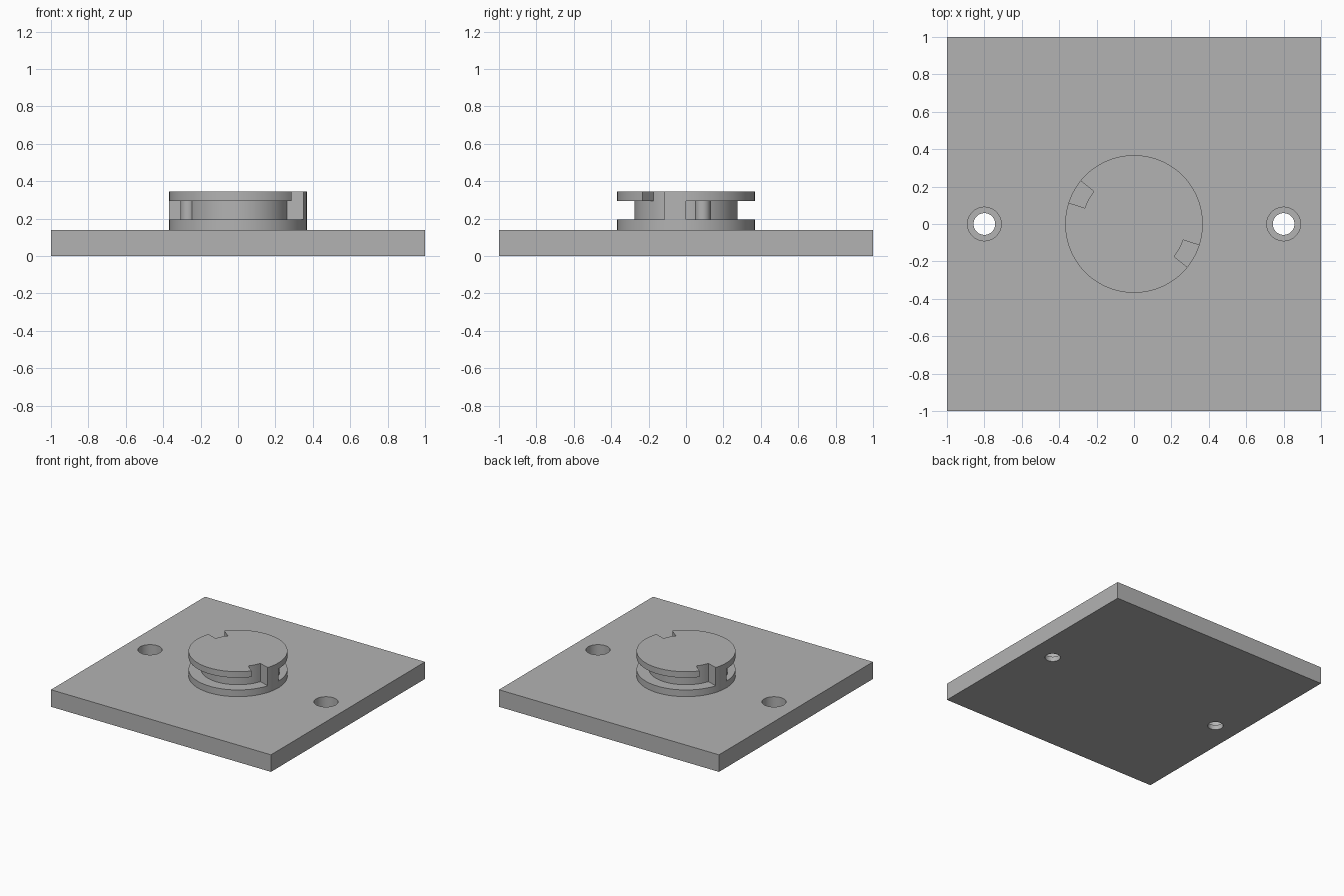
import bpy, bmesh, math
from math import radians, cos, sin

if "Cube" in bpy.data.objects:
    bpy.data.objects.remove(bpy.data.objects["Cube"])

grey = bpy.data.materials.new("plain_grey")
grey.diffuse_color = (0.45, 0.45, 0.45, 1)
grey.use_nodes = True
grey.node_tree.nodes["Principled BSDF"].inputs["Base Color"].default_value = grey.diffuse_color

PLATE_TOP, LOWER_TOP, GROOVE_TOP, HUB_TOP = 0.14, 0.195, 0.295, 0.345
R_OUT, R_CORE = 0.368, 0.276


def prism(name, outline, z0, z1):
    """Extrude a closed outline from z0 to z1."""
    bm = bmesh.new()
    face = bm.faces.new([bm.verts.new((x, y, z0)) for x, y in outline])
    top = bmesh.ops.extrude_face_region(bm, geom=[face])["geom"]
    bmesh.ops.translate(bm, vec=(0, 0, z1 - z0),
                        verts=[v for v in top if isinstance(v, bmesh.types.BMVert)])
    bmesh.ops.recalc_face_normals(bm, faces=bm.faces)
    me = bpy.data.meshes.new(name)
    bm.to_mesh(me)
    bm.free()
    me.materials.append(grey)
    ob = bpy.data.objects.new(name, me)
    bpy.context.collection.objects.link(ob)
    return ob


def arc(r, a0, a1, cx=0, cy=0, step=3):
    n = max(2, round(abs(a1 - a0) / step))
    angles = [radians(a0 + (a1 - a0) * i / n) for i in range(n + 1)]
    return [(cx + r * cos(a), cy + r * sin(a)) for a in angles]


def circle(r, cx=0, cy=0, step=3):
    return arc(r, 0, 360, cx, cy, step)[:-1]


def smooth(ob):
    bpy.ops.object.select_all(action='DESELECT')
    ob.select_set(True)
    bpy.context.view_layer.objects.active = ob
    bpy.ops.object.shade_smooth_by_angle(angle=radians(30))


# Square base plate with two counterbored screw holes
plate = prism("base_plate", [(-1, -1), (1, -1), (1, 1), (-1, 1)], 0, PLATE_TOP)
for side in (-1, 1):
    for label, r, z in (("screw_hole", 0.058, -0.1), ("counterbore", 0.09, 0.04)):
        cutter = prism(label + "_cutter", circle(r, 0.8 * side, 0, 7.5), z, 0.3)
        mod = plate.modifiers.new(label, 'BOOLEAN')
        mod.operation, mod.solver, mod.object = 'DIFFERENCE', 'EXACT', cutter
        bpy.context.view_layer.objects.active = plate
        bpy.ops.object.modifier_apply(modifier=mod.name)
        bpy.data.objects.remove(cutter)
smooth(plate)

# Hub: lower flange, grooved core with two stops, notched upper flange
smooth(prism("lower_flange", circle(R_OUT), PLATE_TOP, LOWER_TOP))

core, flange = [], []
for turn in (0, 180):
    core += arc(R_OUT, turn - 18, turn) + arc(R_CORE, turn, turn + 162)
    flange += arc(R_CORE, turn - 39, turn - 18) + arc(R_OUT, turn - 18, turn + 141)
smooth(prism("core_with_stops", core, LOWER_TOP, GROOVE_TOP))
smooth(prism("notched_flange", flange, GROOVE_TOP, HUB_TOP))

# Rounded detent bumps in the groove beside each stop
for side in (-1, 1):
    smooth(prism("detent_bump", circle(0.04, 0.267 * side, 0.09 * side, 10),
                 LOWER_TOP, GROOVE_TOP))
